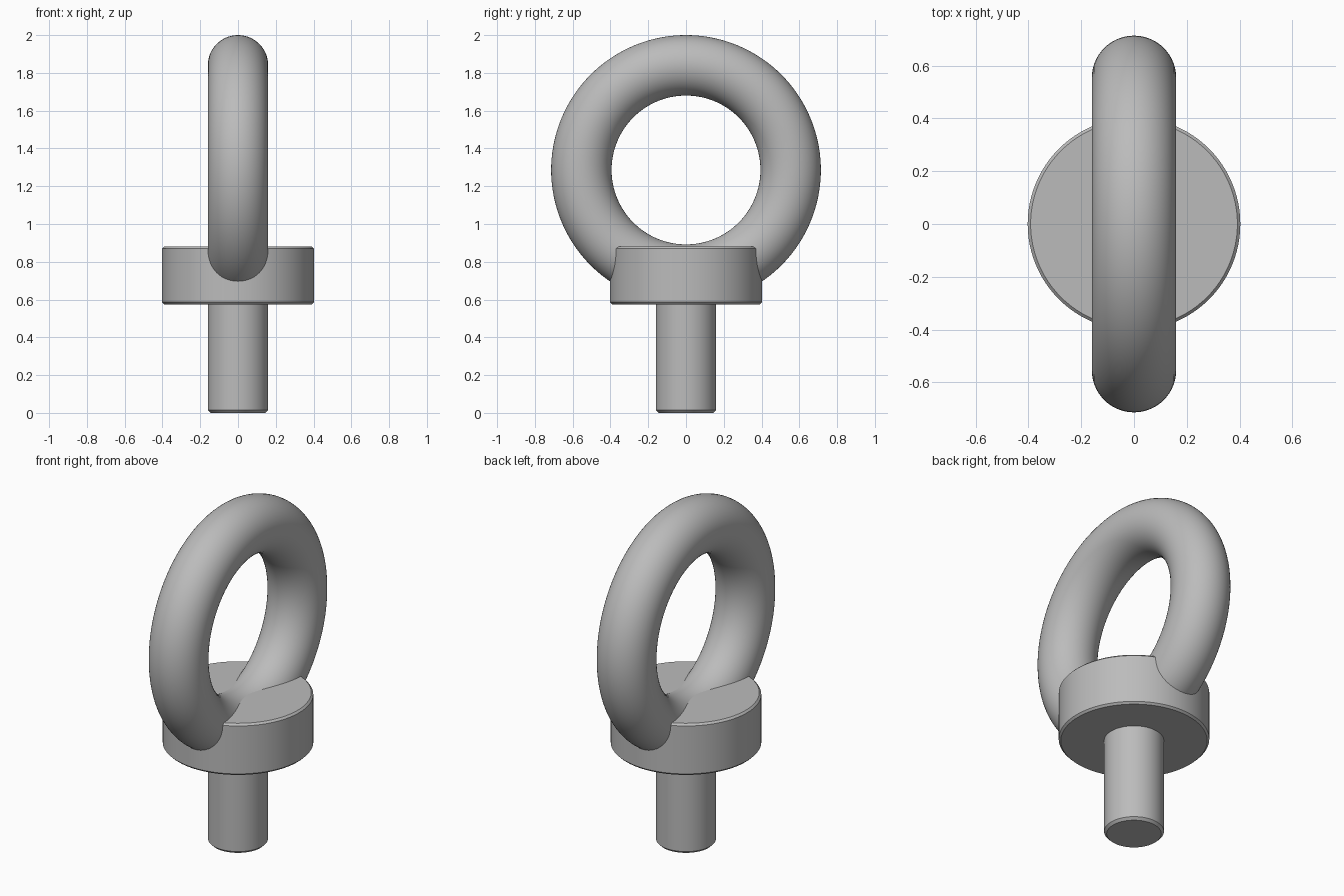
import bpy
import bmesh
import math
from mathutils import Matrix, Vector

default_cube = bpy.data.objects.get("Cube")
if default_cube:
    bpy.data.objects.remove(default_cube, do_unlink=True)

# One plain steel colour for every part
steel = bpy.data.materials.new("steel grey")
steel.use_nodes = True
colour = (0.5, 0.5, 0.5, 1)
steel.diffuse_color = colour
steel.node_tree.nodes["Principled BSDF"].inputs["Base Color"].default_value = colour


def finish(obj, name):
    obj.name = name
    obj.data.name = name
    obj.data.materials.append(steel)
    bpy.ops.object.select_all(action='DESELECT')
    obj.select_set(True)
    bpy.context.view_layer.objects.active = obj
    bpy.ops.object.shade_smooth_by_angle(angle=math.radians(30))


def lathe(name, profile, steps=96):
    """Spin a closed (radius, height) profile around the z axis."""
    bm = bmesh.new()
    verts = [bm.verts.new((r, 0, z)) for r, z in profile]
    edges = [bm.edges.new(pair) for pair in zip(verts, verts[1:])]
    bmesh.ops.spin(bm, geom=verts + edges, cent=(0, 0, 0), axis=(0, 0, 1),
                   angle=math.tau, steps=steps, use_duplicate=False)
    bmesh.ops.remove_doubles(bm, verts=bm.verts, dist=1e-4)
    bmesh.ops.recalc_face_normals(bm, faces=bm.faces)
    mesh = bpy.data.meshes.new(name)
    bm.to_mesh(mesh)
    bm.free()
    obj = bpy.data.objects.new(name, mesh)
    bpy.context.collection.objects.link(obj)
    finish(obj, name)


def chamfered_disc(name, radius, bottom, top, low_cut, high_cut):
    lathe(name, [(0, bottom), (radius - low_cut, bottom),
                 (radius, bottom + low_cut), (radius, top - high_cut),
                 (radius - high_cut, top), (0, top)])


# Shank with a chamfered tip, running up into the collar
chamfered_disc("shank", 0.16, 0, 0.7, 0.014, 0.014)

# Wide collar with small chamfers on both rims
chamfered_disc("collar", 0.403, 0.575, 0.88, 0.011, 0.011)

# Lifting ring standing in the yz plane, sunk into the collar
bpy.ops.mesh.primitive_torus_add(
    major_radius=0.554, minor_radius=0.16, major_segments=144, minor_segments=56,
    location=(0, 0, 1.286), rotation=(0, math.pi / 2, 0))
finish(bpy.context.object, "lifting_ring")
